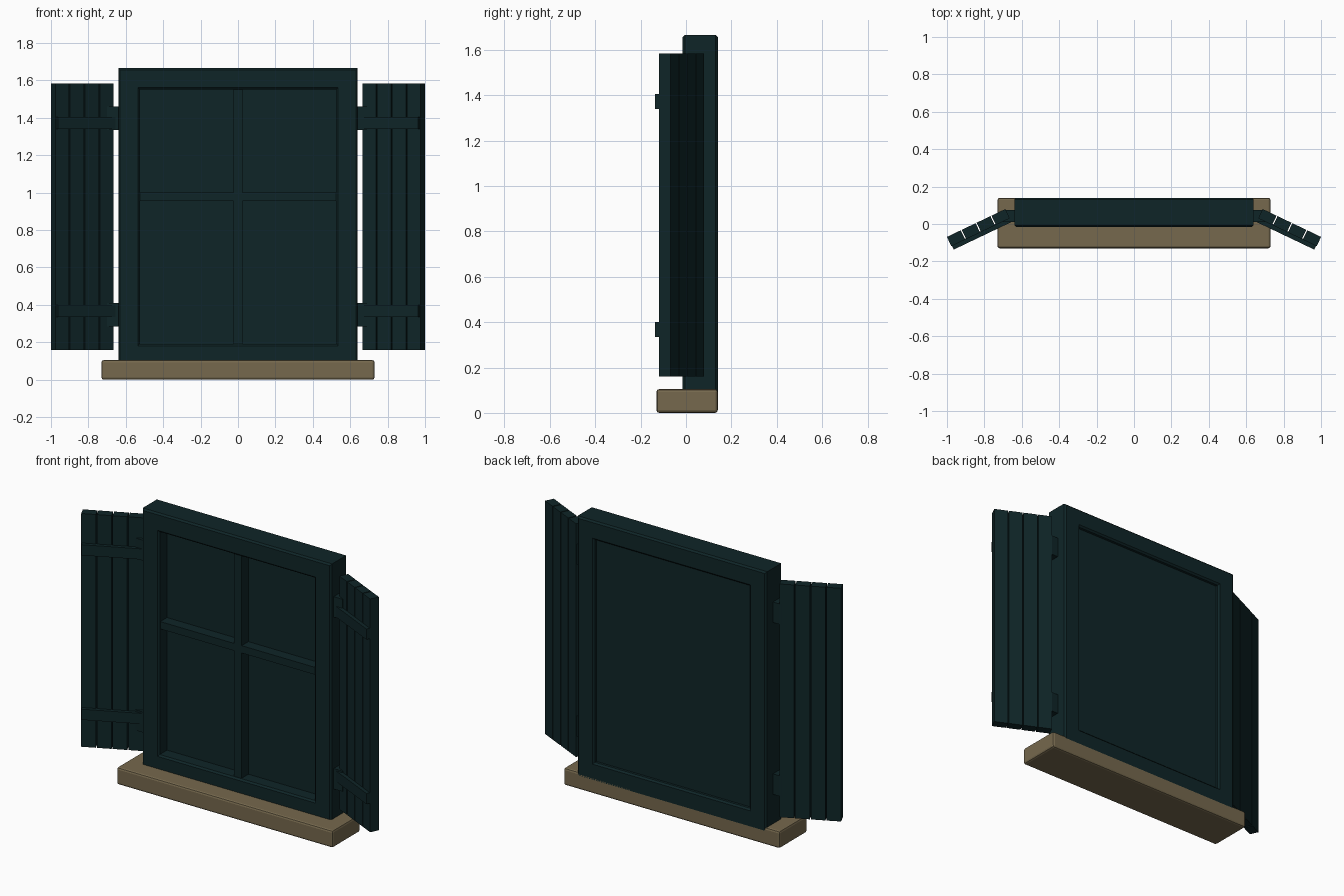
import bpy, bmesh, math
from mathutils import Matrix, Vector

if "Cube" in bpy.data.objects:
    bpy.data.objects.remove(bpy.data.objects["Cube"])


def material(name, color):
    m = bpy.data.materials.new(name)
    m.use_nodes = True
    m.diffuse_color = color
    m.node_tree.nodes["Principled BSDF"].inputs["Base Color"].default_value = color
    return m


PAINT = material("dark teal paint", (0.0048, 0.0185, 0.0205, 1))
STONE = material("tan sill", (0.18, 0.14, 0.075, 1))


def finish(name, bm, mat, matrix=None):
    bmesh.ops.recalc_face_normals(bm, faces=bm.faces)
    mesh = bpy.data.meshes.new(name)
    bm.to_mesh(mesh)
    bm.free()
    mesh.materials.append(mat)
    obj = bpy.data.objects.new(name, mesh)
    bpy.context.collection.objects.link(obj)
    if matrix:
        obj.matrix_world = matrix
    return obj


def box(name, x, y, z, mat, bevel=0, matrix=None):
    """Box from (min, max) pairs, with optional chamfered edges."""
    bm = bmesh.new()
    bmesh.ops.create_cube(bm, size=1)
    for v in bm.verts:
        v.co = Vector([(a + b) / 2 + c * (b - a) for (a, b), c in zip((x, y, z), v.co)])
    if bevel:
        bmesh.ops.bevel(bm, geom=bm.edges[:], offset=bevel, segments=2,
                        profile=0.5, affect='EDGES')
    return finish(name, bm, mat, matrix)


# Sill
box("sill", (-0.73, 0.73), (-0.13, 0.14), (0, 0.105), STONE, 0.012)

# Frame: chamfered section swept round a rectangle
FRONT, BACK, WIDE, C = -0.015, 0.14, 0.115, 0.01
section = [(C, FRONT), (WIDE - C, FRONT), (WIDE, FRONT + C), (WIDE, BACK - C),
           (WIDE - C, BACK), (C, BACK), (0, BACK - C), (0, FRONT + C)]
bm = bmesh.new()
rings = []
for sx, top in ((-1, 0), (1, 0), (1, 1), (-1, 1)):
    rings.append([bm.verts.new((sx * (0.64 - i), y, 1.666 - i if top else 0.075 + i))
                  for i, y in section])
for k in range(4):
    a, b = rings[k], rings[(k + 1) % 4]
    for j in range(len(section)):
        n = (j + 1) % len(section)
        bm.faces.new((a[j], a[n], b[n], b[j]))
finish("window_frame", bm, PAINT)

# Pane and glazing bars
box("window_pane", (-0.54, 0.54), (0.065, 0.115), (0.17, 1.57), PAINT)
box("vertical_bar", (-0.025, 0.025), (-0.003, 0.08), (0.18, 1.56), PAINT)
box("horizontal_bar", (-0.53, 0.53), (0.0, 0.08), (0.955, 1.0), PAINT)

# Shutters: local x runs outward from the hinge, local -y is the front
LENGTH, THICK, GAP, PLANKS = 0.346, 0.055, 0.006, 4
pitch = (LENGTH + GAP) / PLANKS
for side, s in (("left", 1), ("right", -1)):
    swing = (Matrix.Translation((s * 0.688, 0.08, 0))
             @ Matrix.Rotation(-s * math.radians(25.5), 4, 'Z'))

    def span(a, b):
        return tuple(sorted((s * a, s * b)))

    for i in range(PLANKS):
        box(f"{side}_shutter_plank_{i + 1}", span(i * pitch, (i + 1) * pitch - GAP),
            (-THICK, 0), (0.16, 1.585), PAINT, 0, swing)
    for level, z in (("lower", 0.335), ("upper", 1.34)):
        box(f"{side}_{level}_brace", span(-0.005, LENGTH - 0.004),
            (-THICK - 0.022, -THICK + 0.005), (z, z + 0.065), PAINT, 0, swing)
        # Hinge block between frame and shutter
        box(f"{side}_{level}_hinge", span(0.625, 0.7), (0.01, 0.075),
            (z - 0.05 if level == "lower" else z - 0.005,
             z + 0.075 if level == "lower" else z + 0.12), PAINT)
